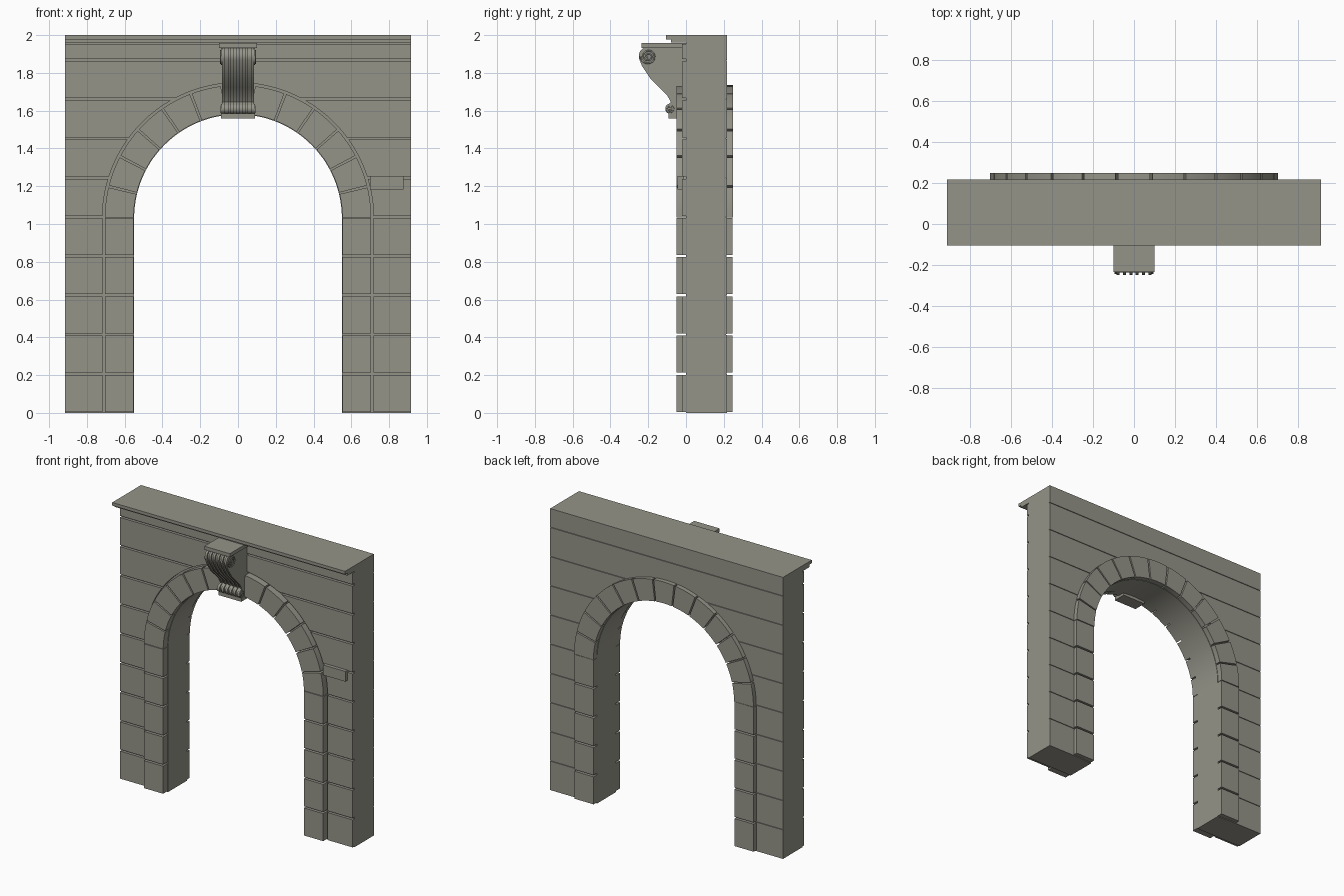
import bpy, bmesh
from math import sin, cos, pi, sqrt, radians

cube = bpy.data.objects.get("Cube")
if cube:
    bpy.data.objects.remove(cube, do_unlink=True)

stone = bpy.data.materials.new("grey_stone")
stone.use_nodes = True
colour = (0.30, 0.295, 0.25, 1)
stone.diffuse_color = colour
stone.node_tree.nodes["Principled BSDF"].inputs["Base Color"].default_value = colour

HALF = 0.915            # half width of the wall
SPRING = 1.03           # height of the arch centre
COURSE = 0.2075         # height of one stone course
R_CORE, R_IN, R_OUT, R_WALL = 0.55, 0.553, 0.705, 0.718
FRONT, BACK = 0.0, 0.212    # faces of the core behind the stones


def prism(name, pts, a, b, axis="y"):
    """Extrude a 2D outline from a to b along y (outline x,z) or x (outline y,z)."""
    bm = bmesh.new()
    place = (lambda p, w: (p[0], w, p[1])) if axis == "y" else (lambda p, w: (w, p[0], p[1]))
    face = bm.faces.new([bm.verts.new(place(p, a)) for p in pts])
    grown = bmesh.ops.extrude_face_region(bm, geom=[face])
    shift = (0, b - a, 0) if axis == "y" else (b - a, 0, 0)
    moved = [g for g in grown["geom"] if isinstance(g, bmesh.types.BMVert)]
    bmesh.ops.translate(bm, verts=moved, vec=shift)
    bmesh.ops.recalc_face_normals(bm, faces=bm.faces)
    mesh = bpy.data.meshes.new(name)
    bm.to_mesh(mesh)
    bm.free()
    mesh.materials.append(stone)
    obj = bpy.data.objects.new(name, mesh)
    bpy.context.collection.objects.link(obj)
    return obj


def box(name, x, y, z):
    return prism(name, [(x[0], z[0]), (x[1], z[0]), (x[1], z[1]), (x[0], z[1])], *y)


def arc(cx, cz, r, start, end, n):
    """Points on a circle, angles in degrees."""
    angles = [radians(start + (end - start) * i / n) for i in range(n + 1)]
    return [(cx + r * cos(t), cz + r * sin(t)) for t in angles]


def course(name, z0, z1, r, y0, y1):
    """One course of wall stone, cut away around the arch."""
    def edge(z):
        return r if z <= SPRING else sqrt(max(r * r - (z - SPRING) ** 2, 0))
    if z0 >= SPRING + r:
        box(name, (-HALF, HALF), (y0, y1), (z0, z1))
    elif z1 >= SPRING + r:
        low = pi / 2 - math_angle(z0, r)
        span = low * 180 / pi
        hole = arc(0, SPRING, r, 90 + span, 90 - span, 32)
        prism(name, [(-HALF, z1), (-HALF, z0)] + hole + [(HALF, z0), (HALF, z1)], y0, y1)
    else:
        levels = [z0 + (z1 - z0) * i / 12 for i in range(13)] if z1 > SPRING else [z0, z1]
        for side in (-1, 1):
            inner = [(side * edge(z), z) for z in levels]
            prism(name, [(side * HALF, z1), (side * HALF, z0)] + inner, y0, y1)


def math_angle(z, r):
    s = (z - SPRING) / r
    lo, hi = 0, pi / 2
    for _ in range(40):
        mid = (lo + hi) / 2
        lo, hi = (mid, hi) if sin(mid) < s else (lo, mid)
    return lo


# Core of the wall with the arched opening
opening = [(-R_CORE, 0)] + arc(0, SPRING, R_CORE, 180, 0, 56) + [(R_CORE, 0)]
prism("wall_core", [(HALF, 0), (HALF, 2), (-HALF, 2), (-HALF, 0)] + opening, FRONT, BACK)

# Grooved courses on the front, fine joints on the back
for i in range(9):
    z0, z1 = i * COURSE, (i + 1) * COURSE
    course("front_course", z0 + 0.006, min(z1 - 0.006, 1.955), R_WALL, -0.02, FRONT)
    course("back_course", z0 + 0.002 * (i > 0), z1 - 0.002, 0.62, BACK, 0.218)
course("front_top_course", 9 * COURSE + 0.006, 1.953, R_WALL, -0.02, FRONT)
course("back_top_course", 9 * COURSE + 0.002, 2.0, 0.62, BACK, 0.218)

# Jamb blocks and arch stones on both faces
for face, y0, y1 in (("front", -0.05, FRONT), ("back", BACK, 0.25)):
    for i in range(5):
        for side in (-1, 1):
            xs = sorted((side * R_IN, side * R_OUT))
            box(face + "_jamb_block", xs, (y0, y1 - 0.003 * (face == "back")),
                (i * COURSE + 0.006, (i + 1) * COURSE - 0.006))
    step = 180 / 13
    for i in range(13):
        a, b = i * step + 0.45, (i + 1) * step - 0.45
        ring = arc(0, SPRING, R_IN, a, b, 6) + arc(0, SPRING, R_OUT, b, a, 6)
        prism(face + "_arch_stone", ring, y0, y1)

# Stepped cornice along the front
box("cornice_top", (-HALF, HALF), (-0.105, FRONT), (1.978, 2.0))
box("cornice_step", (-HALF, HALF), (-0.08, FRONT), (1.96, 1.978))

# Small plaque beside the arch
box("plaque", (0.70, 0.875), (-0.045, -0.01), (1.183, 1.255))

# Scrolled bracket over the keystone: recessed body with raised ribs
big, small = (-0.2, 1.888), (-0.083, 1.61)
sweep = [(-0.232, 1.835), (-0.19, 1.772), (-0.14, 1.722), (-0.10, 1.682), (-0.08, 1.645)]
profile = ([(0, 1.938)] + arc(*big, 0.05, 90, 205, 12) + sweep
           + arc(*small, 0.027, 110, 270, 10) + [(0, 1.583)])
recess = [(min(y + 0.012, 0), z) for y, z in profile]
prism("bracket_body", recess, -0.084, 0.084, "x")
for i in range(6):
    x = -0.0775 + i * 0.031
    prism("bracket_rib", profile, x - 0.0075, x + 0.0075, "x")
box("bracket_cap", (-0.10, 0.10), (-0.235, FRONT), (1.932, 1.957))
box("bracket_foot", (-0.09, 0.09), (-0.092, FRONT), (1.558, 1.584))


def spiral(name, x, centre, r, turns):
    """Raised spiral on the side of a scroll."""
    curve = bpy.data.curves.new(name, "CURVE")
    curve.dimensions = "3D"
    curve.bevel_depth = r * 0.11
    curve.bevel_resolution = 1
    n = int(turns * 20)
    line = curve.splines.new("POLY")
    line.points.add(n)
    for i, p in enumerate(line.points):
        t = 2 * pi * turns * i / n
        rad = r * (1 - 0.85 * i / n)
        p.co = (x, centre[0] - rad * cos(t), centre[1] - rad * sin(t), 1)
    curve.materials.append(stone)
    bpy.context.collection.objects.link(bpy.data.objects.new(name, curve))


for side in (-1, 1):
    for label, centre, r in (("upper", big, 0.045), ("lower", small, 0.025)):
        prism(label + "_scroll", arc(*centre, r, 0, 345, 23), side * 0.08, side * 0.09, "x")
        spiral(label + "_scroll_spiral", side * 0.091, centre, r * 0.92, 2.25)

# Smooth the curved surfaces and keep the stone edges crisp
bpy.ops.object.select_all(action="DESELECT")
for obj in bpy.context.scene.objects:
    if obj.type == "MESH" and stone.name in obj.data.materials:
        obj.select_set(True)
        bpy.context.view_layer.objects.active = obj
bpy.ops.object.shade_smooth_by_angle(angle=radians(30))
